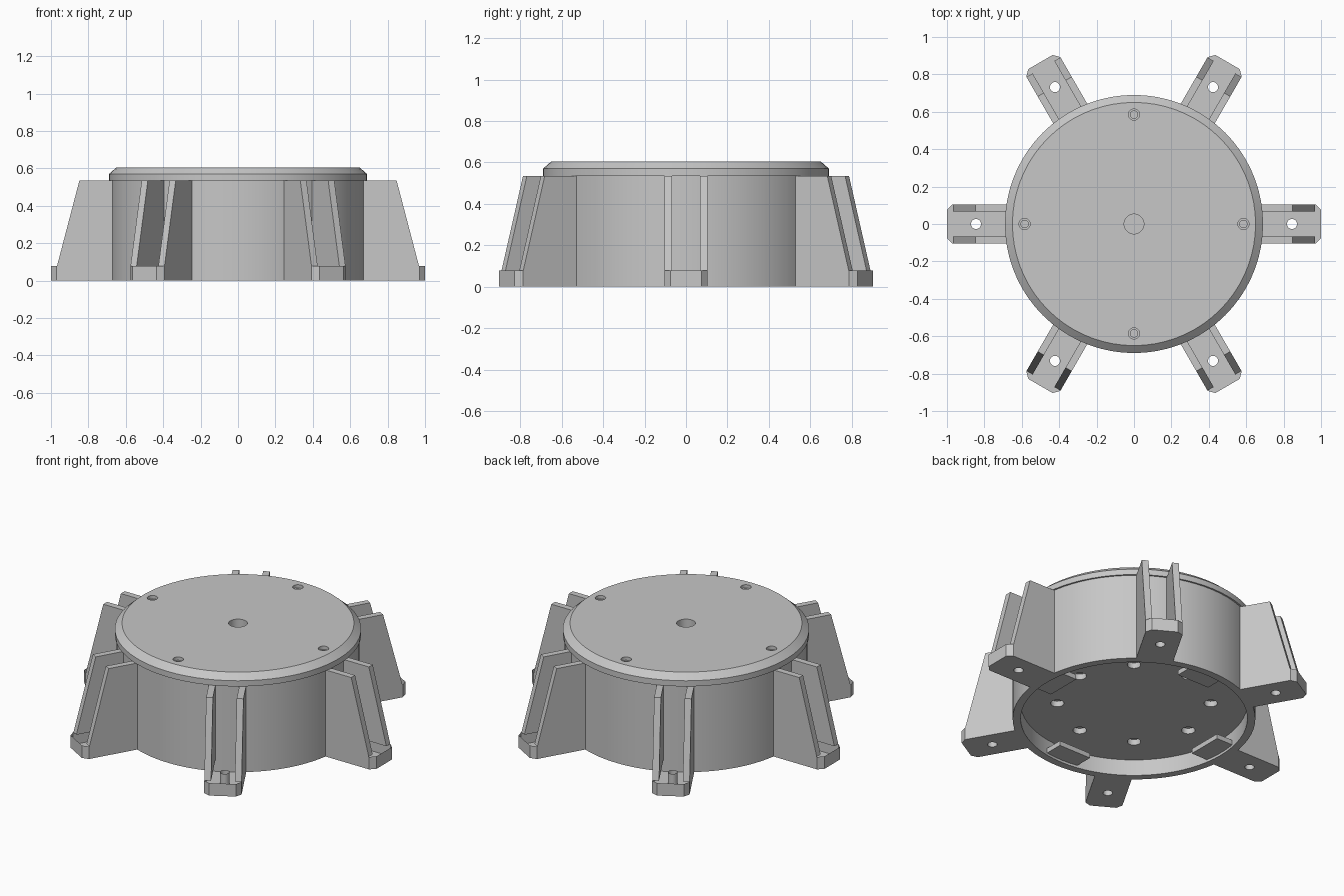
import bpy, bmesh, math
from mathutils import Matrix, Vector

cube = bpy.data.objects.get("Cube")
if cube:
    bpy.data.objects.remove(cube, do_unlink=True)

grey = bpy.data.materials.new("plain_grey")
grey.use_nodes = True
COLOUR = (0.57, 0.57, 0.57, 1)
grey.diffuse_color = COLOUR
grey.node_tree.nodes["Principled BSDF"].inputs["Base Color"].default_value = COLOUR


def finish(name, bm):
    bmesh.ops.recalc_face_normals(bm, faces=bm.faces)
    mesh = bpy.data.meshes.new(name)
    bm.to_mesh(mesh)
    bm.free()
    mesh.materials.append(grey)
    obj = bpy.data.objects.new(name, mesh)
    bpy.context.collection.objects.link(obj)
    return obj


def lathe(name, profile, segments, x=0, y=0):
    """Turn an (r, z) profile about a vertical axis and cap both ends."""
    bm = bmesh.new()
    step = 2 * math.pi / segments
    rings = [[bm.verts.new((x + r * math.cos(i * step), y + r * math.sin(i * step), z))
              for i in range(segments)] for r, z in profile]
    for a, b in zip(rings, rings[1:]):
        for i in range(segments):
            j = (i + 1) % segments
            bm.faces.new((a[i], a[j], b[j], b[i]))
    bm.faces.new(rings[0])
    bm.faces.new(rings[-1])
    return finish(name, bm)


def prism(name, outline, extrude):
    """Extrude a closed 3D outline along a vector."""
    bm = bmesh.new()
    face = bm.faces.new([bm.verts.new(p) for p in outline])
    new = bmesh.ops.extrude_face_region(bm, geom=[face])["geom"]
    verts = [g for g in new if isinstance(g, bmesh.types.BMVert)]
    bmesh.ops.translate(bm, verts=verts, vec=Vector(extrude))
    return finish(name, bm)


def activate(obj):
    bpy.ops.object.select_all(action='DESELECT')
    obj.select_set(True)
    bpy.context.view_layer.objects.active = obj


def cut(obj, cutter):
    activate(obj)
    mod = obj.modifiers.new("cut", 'BOOLEAN')
    mod.operation = 'DIFFERENCE'
    mod.solver = 'EXACT'
    mod.object = cutter
    bpy.ops.object.modifier_apply(modifier=mod.name)
    bpy.data.objects.remove(cutter, do_unlink=True)


def smooth(obj):
    activate(obj)
    bpy.ops.object.shade_smooth_by_angle(angle=math.radians(30))


def copies(obj, count):
    """Repeat an object around the vertical axis, sharing its mesh."""
    for i in range(1, count):
        twin = obj.copy()
        twin.matrix_world = Matrix.Rotation(2 * math.pi * i / count, 4, 'Z')
        bpy.context.collection.objects.link(twin)


# Drum with chamfered lid rim and a shallow recess underneath
TOP, CEILING = 0.605, 0.1
drum = lathe("drum", [(0.635, CEILING), (0.635, 0), (0.68, 0), (0.68, 0.535),
                      (0.69, 0.535), (0.69, 0.57), (0.65, TOP)], 72)

# Central hole in the lid
cut(drum, lathe("cutter", [(0.053, TOP - 0.05), (0.053, TOP + 0.05)], 32))

# Four countersunk screw holes near the lid rim
for i in range(4):
    a = i * math.pi / 2
    cut(drum, lathe("cutter", [(0.02, TOP - 0.05), (0.02, TOP - 0.02), (0.03, TOP - 0.02),
                               (0.03, TOP + 0.02)], 20, 0.585 * math.cos(a), 0.585 * math.sin(a)))

# Eight round sockets in the recess
for i in range(8):
    a = math.radians(5 + i * 45)
    cut(drum, lathe("cutter", [(0.038, CEILING - 0.02), (0.038, CEILING + 0.035)], 20,
                    0.43 * math.cos(a), 0.43 * math.sin(a)))
smooth(drum)

# Retaining tabs inside the recess
tab = prism("recess_tab", [(0.515, -0.11, 0.015), (0.64, -0.11, 0.015),
                           (0.64, 0.11, 0.015), (0.515, 0.11, 0.015)], (0, 0, 0.03))
copies(tab, 4)

# Mounting feet with clipped corners and a bolt hole
HALF, FOOT, ROOT = 0.105, 0.077, 0.666
half_outline = [(ROOT, HALF), (0.97, HALF), (1, 0.075)]
outline = half_outline + [(x, -y) for x, y in reversed(half_outline)]
foot = prism("mounting_foot", [(x, y, 0) for x, y in outline], (0, 0, FOOT))
cut(foot, lathe("cutter", [(0.027, -0.1), (0.027, 0.2)], 24, 0.845))
smooth(foot)
copies(foot, 6)

# Pair of sloping ribs on each foot
for name, y in (("left_rib", HALF - 0.038), ("right_rib", -HALF)):
    rib = prism(name, [(ROOT, y, FOOT), (0.968, y, FOOT), (0.848, y, 0.535), (ROOT, y, 0.535)],
                (0, 0.038, 0))
    copies(rib, 6)
